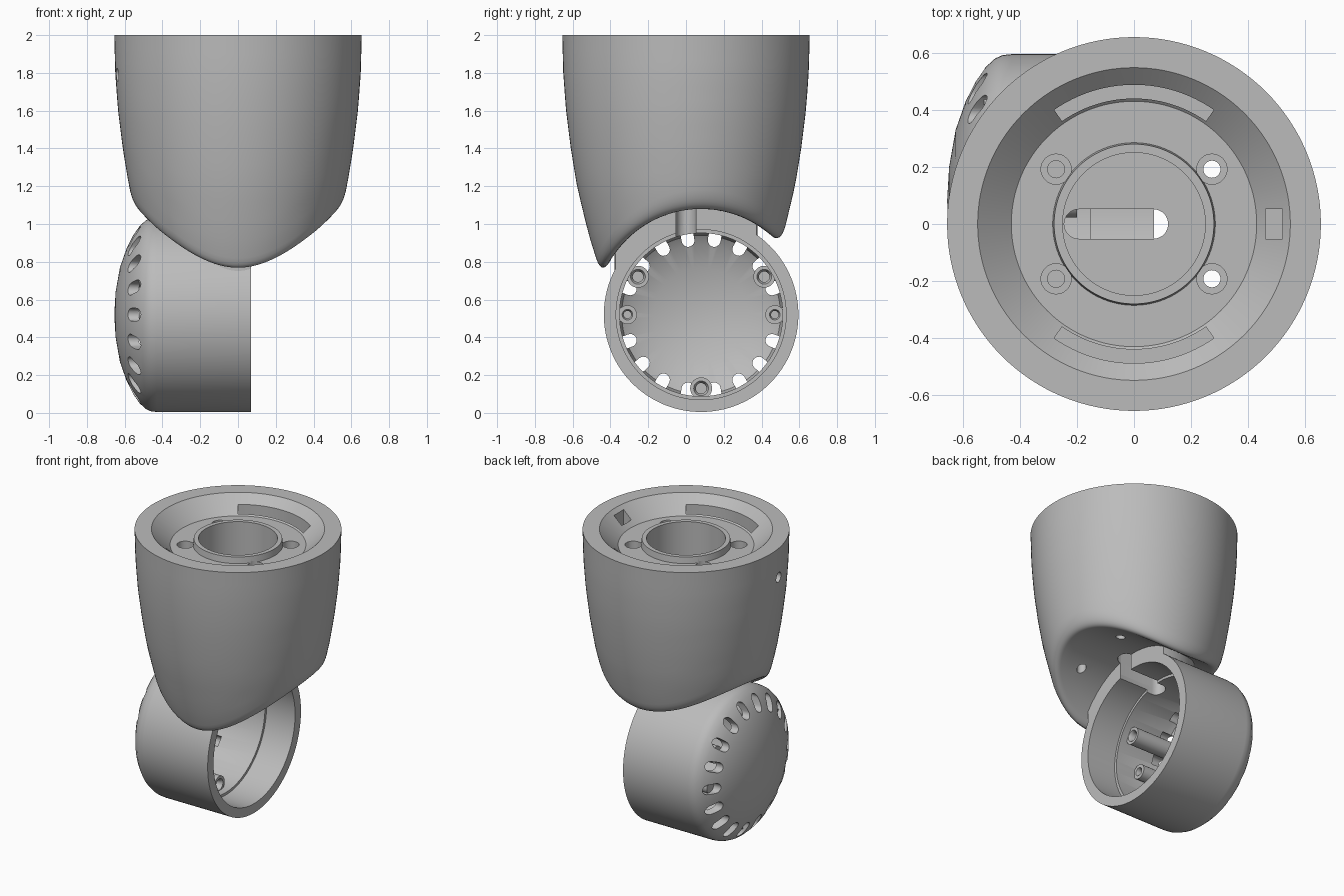
import bpy, bmesh, math
from mathutils import Matrix, Vector

cube = bpy.data.objects.get("Cube")
if cube:
    bpy.data.objects.remove(cube)

grey = bpy.data.materials.new("plain grey")
grey.use_nodes = True
grey.diffuse_color = (0.5, 0.5, 0.5, 1)
grey.node_tree.nodes["Principled BSDF"].inputs["Base Color"].default_value = grey.diffuse_color

DRUM_Y, DRUM_Z, DRUM_END = 0.08, 0.52, 0.07
SOCKET_R = 0.56
# Drum space: local z runs along world x
DRUM = Matrix.Translation((0, DRUM_Y, DRUM_Z)) @ Matrix.Rotation(math.pi / 2, 4, 'Y')
UP = Matrix.Identity(4)


def lathe(bm, profile, segs=96, matrix=UP):
    """Revolve (r, z) points; profile may be a function of the angle."""
    part = bmesh.new()
    rings = []
    for i in range(segs):
        a = 2 * math.pi * i / segs
        pts = profile(a) if callable(profile) else profile
        rings.append([part.verts.new((r * math.cos(a), r * math.sin(a), z)) for r, z in pts])
    for i, ring in enumerate(rings):
        nxt = rings[(i + 1) % segs]
        for j in range(len(ring) - 1):
            part.faces.new((ring[j], nxt[j], nxt[j + 1], ring[j + 1]))
    bmesh.ops.remove_doubles(part, verts=part.verts, dist=1e-5)
    add(bm, part, matrix)


def prism(bm, outline, z0, z1, matrix=UP):
    """Extrude a flat outline from z0 to z1."""
    part = bmesh.new()
    face = part.faces.new([part.verts.new((x, y, z0)) for x, y in outline])
    ext = bmesh.ops.extrude_face_region(part, geom=[face])["geom"]
    for v in ext:
        if isinstance(v, bmesh.types.BMVert):
            v.co.z = z1
    add(bm, part, matrix)


def add(bm, part, matrix):
    bmesh.ops.recalc_face_normals(part, faces=part.faces)
    part.transform(matrix)
    temp = bpy.data.meshes.new("temp")
    part.to_mesh(temp)
    part.free()
    bm.from_mesh(temp)
    bpy.data.meshes.remove(temp)


def rod(bm, radius, z0, z1, matrix=UP, segs=32):
    lathe(bm, [(0, z0), (radius, z0), (radius, z1), (0, z1)], segs, matrix)


def capsule(x0, x1, w, n=10):
    """Slot outline along x with round ends of half width w."""
    out = []
    for cx, start in ((x1 - w, -0.5), (x0 + w, 0.5)):
        for i in range(n + 1):
            a = math.pi * (start + i / n)
            out.append((cx + w * math.cos(a), w * math.sin(a)))
    return out


def arc_slot(r0, r1, mid, half, n=24):
    angles = [mid - half + 2 * half * i / n for i in range(n + 1)]
    return ([(r1 * math.cos(a), r1 * math.sin(a)) for a in angles]
            + [(r0 * math.cos(a), r0 * math.sin(a)) for a in reversed(angles)])


def finish(name, bm, cutter=None):
    """Make the object, apply the cutter and set smooth shading."""
    def obj(n, b):
        me = bpy.data.meshes.new(n)
        b.to_mesh(me)
        b.free()
        o = bpy.data.objects.new(n, me)
        bpy.context.collection.objects.link(o)
        return o
    o = obj(name, bm)
    if cutter:
        c = obj(name + "_cutter", cutter)
        mod = o.modifiers.new("cut", 'BOOLEAN')
        mod.operation, mod.solver, mod.object = 'DIFFERENCE', 'EXACT', c
        mod.use_self = True
        deps = bpy.context.evaluated_depsgraph_get()
        o_new = bpy.data.meshes.new_from_object(o.evaluated_get(deps))
        o.modifiers.clear()
        o.data = o_new
        bpy.data.objects.remove(c)
    o.data.materials.clear()
    o.data.materials.append(grey)
    o.data.shade_smooth()
    o.data.set_sharp_from_angle(angle=math.radians(30))
    return o


# Housing: tapered body whose underside follows the drum with a rounded lip
WALL = [(0.6, 0.405), (0.8, 0.47), (0.95, 0.517), (1.1, 0.553), (1.2, 0.577),
        (1.4, 0.61), (1.6, 0.635), (1.8, 0.65), (2.0, 0.655)]


def wall_r(z):
    for (za, ra), (zb, rb) in zip(WALL, WALL[1:]):
        if z <= zb:
            break
    return ra + (rb - ra) * (z - za) / (zb - za)


def socket_z(y):
    return DRUM_Z + math.sqrt(max(0, SOCKET_R ** 2 - (y - DRUM_Y) ** 2))


def housing_profile(a):
    s = math.sin(a)
    lo, hi = 0.6, 1.3
    for _ in range(30):
        z = (lo + hi) / 2
        if socket_z(wall_r(z) * s) > z:
            lo = z
        else:
            hi = z
    corner = Vector((wall_r(lo), lo))
    top = Vector((wall_r(lo + 0.1), lo + 0.1))
    r_in = corner.x - 0.05
    inner = Vector((r_in, socket_z(r_in * s)))
    pts = [(0, 1.2), (0.25, 1.2), (0.25, 1.934), (0.28, 1.934), (0.285, 1.89),
           (0.43, 1.89), (0.548, 2)]
    for i in range(13):
        z = 2 + (top.y - 2) * i / 12
        pts.append((wall_r(z), z))
    for i in range(1, 9):
        t = i / 8
        pts.append(tuple(top * (1 - t) ** 2 + corner * 2 * t * (1 - t) + inner * t * t))
    for i in range(1, 9):
        r = r_in * (1 - i / 8)
        pts.append((r, socket_z(r * s)))
    return pts


cable_slot = capsule(-0.245, 0.12, 0.052)
housing, cuts = bmesh.new(), bmesh.new()
lathe(housing, housing_profile, 128)
prism(cuts, cable_slot, 0.9, 1.3)
for side in (1, -1):
    prism(cuts, arc_slot(0.44, 0.488, side * math.pi / 2, math.radians(35)), 1.84, 2.1)
    for x in (-0.273, 0.273):
        # Stepped screw holes
        lathe(cuts, [(0, 0.7), (0.03, 0.7), (0.03, 1.84), (0.053, 1.84), (0.053, 1.9), (0, 1.9)],
              32, Matrix.Translation((x, side * 0.192, 0)))
prism(cuts, [(0.46, -0.053), (0.52, -0.053), (0.52, 0.053), (0.46, 0.053)], 1.78, 2.1)
rod(cuts, 0.035, -0.8, -0.54,
    Matrix.Translation((0, -0.11, 1.79)) @ Matrix.Rotation(math.pi / 2, 4, 'Y'))
finish("housing", housing, cuts)

# Neck joining the housing to the drum, flush with the drum's open end
neck, cuts = bmesh.new(), bmesh.new()
edge = DRUM_END - 0.002
half = math.acos(edge / 0.38)
prism(neck, [(0.38 * math.cos(a), 0.38 * math.sin(a)) for a in
             (half + (2 * math.pi - 2 * half) * i / 48 for i in range(49))], 0.7, 1.12)
rod(cuts, 0.48, -1, 1, DRUM, 96)
prism(cuts, cable_slot, 0.9, 1.3)
finish("neck", neck, cuts)

# Drum: open cup with a domed, vented end
drum, cuts = bmesh.new(), bmesh.new()
lathe(drum, [(0, -0.655), (0.12, -0.648), (0.25, -0.625), (0.35, -0.59), (0.42, -0.555),
             (0.47, -0.52), (0.5, -0.487), (0.512, -0.46), (0.515, -0.43), (0.515, DRUM_END),
             (0.45, DRUM_END), (0.45, -0.15), (0.432, -0.15), (0.432, -0.45), (0.42, -0.49),
             (0.37, -0.525), (0.25, -0.565), (0.12, -0.59), (0, -0.597)], 128, DRUM)
for i in range(18):
    turn = Matrix.Rotation(math.radians(20 * i + 10), 4, 'Z')
    prism(cuts, capsule(0.365, 0.475, 0.034), -0.8, -0.43, DRUM @ turn)
prism(cuts, cable_slot, 0.9, 1.3)
finish("drum", drum, cuts)

# Hollow screw posts inside the drum: three long, two short
posts = bmesh.new()
for degrees, radius, bore, end in ((31, 0.058, 0.028, -0.2), (149, 0.058, 0.028, -0.2),
                                   (270, 0.058, 0.028, -0.2), (0, 0.05, 0.02, -0.3),
                                   (180, 0.05, 0.02, -0.3)):
    a = math.radians(degrees)
    place = DRUM @ Matrix.Translation((-0.39 * math.sin(a), 0.39 * math.cos(a), 0))
    lathe(posts, [(0, -0.525), (radius, -0.525), (radius, end), (bore * 1.4, end),
                  (bore, end - 0.02), (bore, end - 0.15), (0, end - 0.15)], 32, place)
finish("screw_posts", posts)
